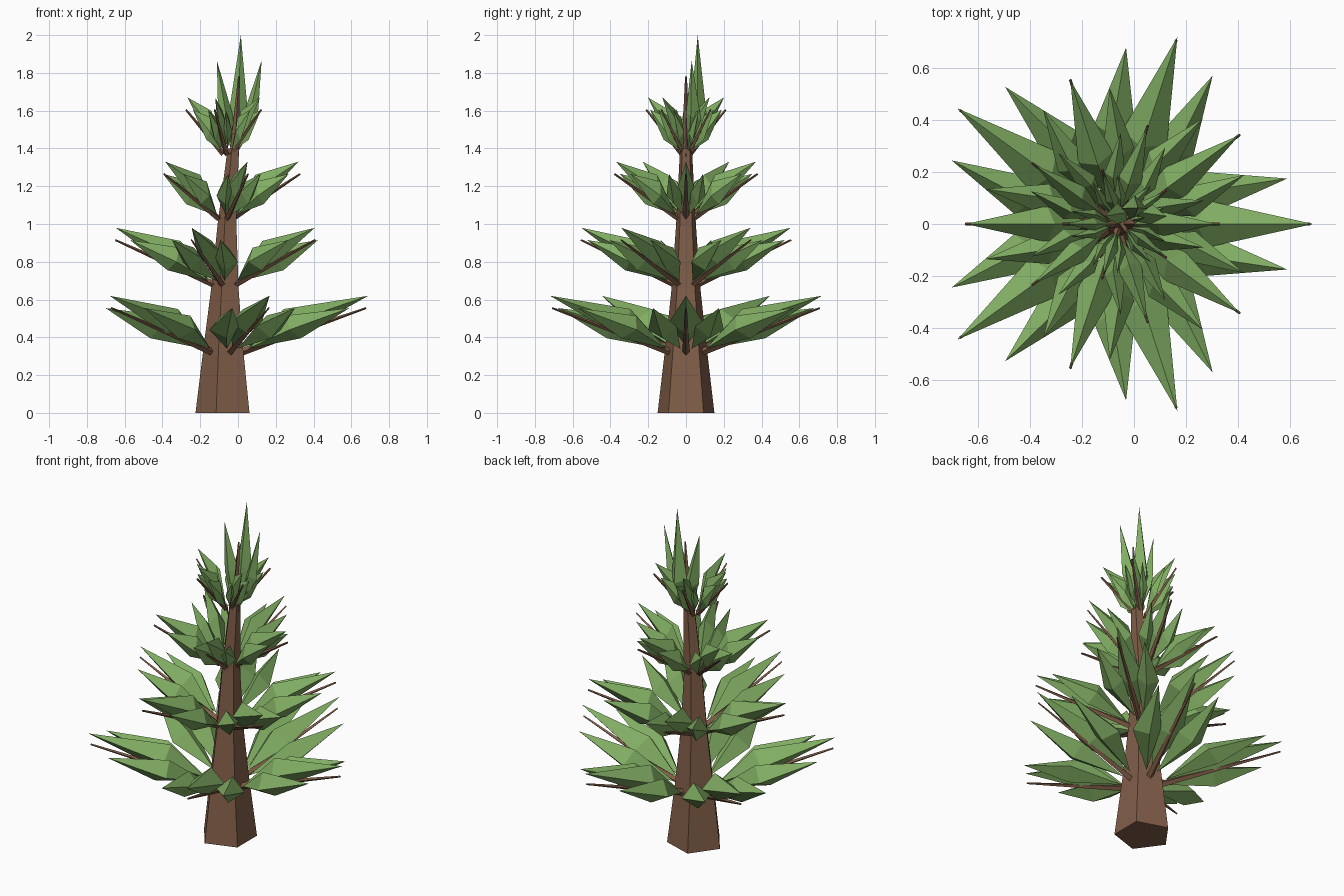
import bpy, bmesh, math
from mathutils import Vector, Matrix

old = bpy.data.objects.get("Cube")
if old:
    bpy.data.objects.remove(old, do_unlink=True)


def material(name, colour):
    m = bpy.data.materials.new(name)
    m.use_nodes = True
    m.diffuse_color = (*colour, 1)
    bsdf = next(n for n in m.node_tree.nodes if n.type == "BSDF_PRINCIPLED")
    bsdf.inputs["Base Color"].default_value = (*colour, 1)
    bsdf.inputs["Roughness"].default_value = 0.9
    return m


BARK = material("bark brown", (0.22, 0.112, 0.065))
GREEN = material("needle green", (0.22, 0.42, 0.125))


def finish(bm, name, mat):
    bmesh.ops.recalc_face_normals(bm, faces=bm.faces[:])
    mesh = bpy.data.meshes.new(name)
    bm.to_mesh(mesh)
    bm.free()
    mesh.materials.append(mat)
    obj = bpy.data.objects.new(name, mesh)
    bpy.context.collection.objects.link(obj)
    return obj


def stick(bm, start, end, r1, r2, sides=4):
    """Tapered twig between two points."""
    axis = end - start
    turn = axis.to_track_quat("Z", "Y").to_matrix().to_4x4()
    bmesh.ops.create_cone(bm, cap_ends=True, segments=sides, radius1=r1,
                          radius2=r2, depth=axis.length,
                          matrix=Matrix.Translation((start + end) / 2) @ turn)


def leaf(bm, base, mid, tip, side, top, bottom):
    """Faceted leaf: a four-sided ring pulled to a point at both ends."""
    ring = [bm.verts.new(mid + d) for d in (side, top, -side, bottom)]
    a, b = bm.verts.new(base), bm.verts.new(tip)
    for i in range(4):
        p, q = ring[i], ring[(i + 1) % 4]
        bm.faces.new((a, p, q))
        bm.faces.new((b, q, p))


# Trunk: five-sided rings (z, centre x, radius) joined upwards
bm = bmesh.new()
rings = []
for z, cx, r in ((0, -.067, .158), (.35, -.067, .115), (.66, -.062, .08),
                 (1.0, -.053, .055), (1.4, -.022, .033)):
    angles = [math.pi + i * math.tau / 5 for i in range(5)]
    rings.append([bm.verts.new((cx + r * math.cos(a), r * math.sin(a), z)) for a in angles])
for low, high in zip(rings, rings[1:]):
    for i in range(5):
        j = (i + 1) % 5
        bm.faces.new((low[i], low[j], high[j], high[i]))
bm.faces.new(rings[0])
bm.faces.new(rings[-1])
finish(bm, "trunk", BARK)

# Four tiers of five boughs: name, centre x, spread, lift, first angle
TIERS = (("bottom", -.067, 1, 0, 0), ("lower", -.065, .77, .36, 36),
         ("upper", -.07, .515, .71, 0), ("high", -.055, .28, 1.05, 36))
for name, cx, s, lift, first in TIERS:
    twigs, leaves = bmesh.new(), bmesh.new()
    for k in range(5):
        place = (Matrix.Translation((cx, 0, lift))
                 @ Matrix.Rotation(math.radians(first + 72 * k), 4, "Z"))

        def at(x, y, z):
            return place @ Vector((x * s, y * s, z))

        def off(x, y, z):
            return place.to_3x3() @ Vector((x * s, y * s, z))

        reach = .745 + .06 * (1 - s)
        stick(twigs, at(.08, 0, .32), at(reach, 0, .555), .012 + .008 * s, .005)
        # middle leaf
        leaf(leaves, at(.12, 0, .35), at(.35, 0, .48), at(.757, 0, .62),
             off(0, .09, 0), off(-.04, 0, .07), off(.05, 0, -.06))
        # pair of side leaves
        for m in (-1, 1):
            leaf(leaves, at(.12, .03 * m, .34), at(.36, .125 * m, .45),
                 at(.657, .175 * m, .555), off(-.02, .075 * m, -.01),
                 off(-.04, 0, .065), off(.04, 0, -.055))
    finish(twigs, name + "_twigs", BARK)
    finish(leaves, name + "_leaves", GREEN)

# Crown: an upright bough with three leaves
bm = bmesh.new()
stick(bm, Vector((-.02, 0, 1.36)), Vector((.005, 0, 1.78)), .025, .005)
finish(bm, "crown_twig", BARK)
bm = bmesh.new()
leaf(bm, Vector((-.015, .02, 1.38)), Vector((.002, .06, 1.59)), Vector((.015, .062, 2)),
     Vector((.05, 0, 0)), Vector((0, .05, -.02)), Vector((0, -.035, .03)))
for m, tip_x in ((-1, -.112), (1, .125)):
    leaf(bm, Vector((-.015 + .015 * m, .01, 1.38)), Vector((.065 * m, .035, 1.57)),
         Vector((tip_x, .03, 1.865)), Vector((.04 * m, -.01, 0)),
         Vector((0, .045, -.02)), Vector((0, -.035, .02)))
finish(bm, "crown_leaves", GREEN)
